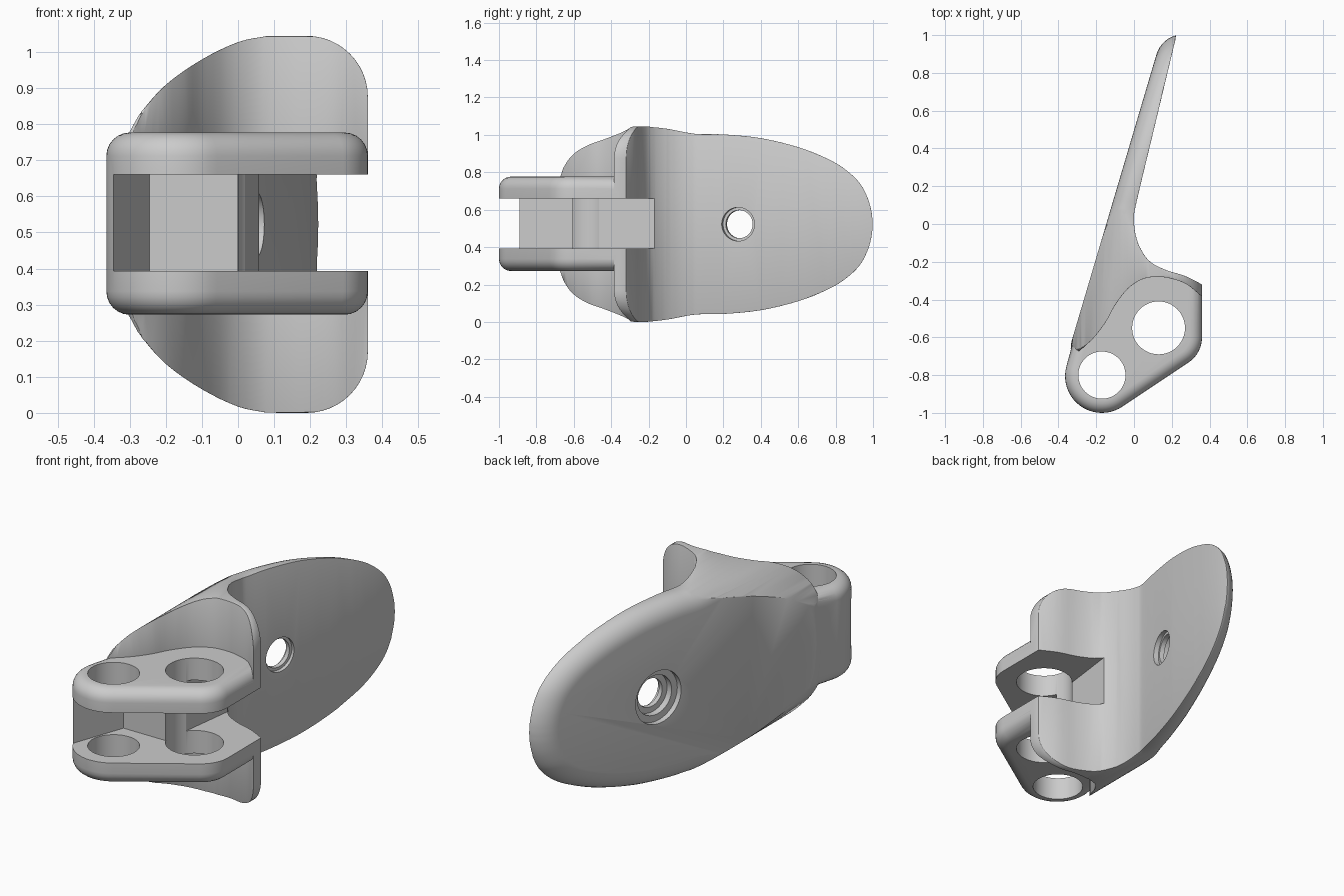
import bpy, bmesh, math
from mathutils import Vector

cube = bpy.data.objects.get("Cube")
if cube:
    bpy.data.objects.remove(cube, do_unlink=True)

MID = 0.5225  # mirror height


def spline(pts, steps=4):
    """Smooth open curve through the given points."""
    p = [Vector(q) for q in pts]
    p = [2 * p[0] - p[1]] + p + [2 * p[-1] - p[-2]]
    out = []
    for a, b, c, d in zip(p, p[1:], p[2:], p[3:]):
        for i in range(steps):
            t = i / steps
            out.append(0.5 * (2 * b + (c - a) * t + (2 * a - 5 * b + 4 * c - d) * t * t
                              + (3 * b - a - 3 * c + d) * t ** 3))
    return [tuple(q) for q in out] + [tuple(p[-2])]


def arc(cx, cy, r, start, end, n=12):
    angles = [math.radians(start + (end - start) * i / n) for i in range(n + 1)]
    return [(cx + r * math.cos(a), cy + r * math.sin(a)) for a in angles]


def loft(name, rings):
    """Closed solid through a stack of equal rings."""
    bm = bmesh.new()
    loops = [[bm.verts.new(p) for p in ring] for ring in rings]
    for a, b in zip(loops, loops[1:]):
        for i in range(len(a)):
            j = (i + 1) % len(a)
            bm.faces.new((a[i], a[j], b[j], b[i]))
    bm.faces.new(loops[0])
    bm.faces.new(loops[-1])
    bmesh.ops.recalc_face_normals(bm, faces=bm.faces)
    mesh = bpy.data.meshes.new(name)
    bm.to_mesh(mesh)
    bm.free()
    obj = bpy.data.objects.new(name, mesh)
    bpy.context.collection.objects.link(obj)
    return obj


def prism(name, pts, low, high):
    return loft(name, [[(x, y, z) for x, y in pts] for z in (low, high)])


def apply_modifiers(obj):
    bpy.context.view_layer.objects.active = obj
    for mod in list(obj.modifiers):
        bpy.ops.object.modifier_apply(modifier=mod.name)


def combine(obj, other, operation):
    mod = obj.modifiers.new(operation.title(), 'BOOLEAN')
    mod.object, mod.operation, mod.solver = other, operation, 'EXACT'
    apply_modifiers(obj)
    bpy.data.objects.remove(other, do_unlink=True)


def outer_x(y):
    """Straight outer face of the lever."""
    return -0.36 + 0.296 * (y + 0.72)


# Lever body: plan section with the curved finger flange
inner = spline([(0.225, 1.0), (0.11, 0.52), (0.012, 0.11), (0.0, 0.02), (0.015, -0.08),
                (0.07, -0.185), (0.16, -0.24), (0.27, -0.275), (0.36, -0.32)])
front = spline([(0.36, -0.385), (0.28, -0.32), (0.2, -0.29), (0.13, -0.28), (0.05, -0.29),
                (-0.03, -0.34), (-0.1, -0.43), (-0.15, -0.52), (-0.22, -0.61), (-0.3, -0.68)])
body = prism("lever_body", [(0.25, 1.1)] + inner + front + [(-0.5, -0.75), (-0.2, 1.1)],
             -0.1, 1.15)

# Side outline, rounded toward the outer face
upper = spline([(1.0, 0), (0.995, 0.06), (0.975, 0.135), (0.93, 0.22), (0.85, 0.295),
                (0.75, 0.353), (0.6, 0.412), (0.4, 0.46), (0.2, 0.48), (0.05, 0.483),
                (-0.1, 0.51), (-0.22, 0.5225), (-0.32, 0.515), (-0.45, 0.465),
                (-0.56, 0.41), (-0.64, 0.33), (-0.7, 0.2), (-0.72, 0)])
outline = upper + [(y, -h) for y, h in upper[-2:0:-1]]
radius, rings = 0.09, []
for i in range(9):
    a = math.pi / 2 * i / 8
    depth, inset = radius * (1 - math.cos(a)), 0.1 * (1 - math.sin(a))
    ring = []
    for y, h in outline:
        y2 = 0.14 + (y - 0.14) * (1 - inset / 0.86)
        ring.append((outer_x(y2) + depth, y2, MID + h * (1 - inset / 0.5)))
    rings.append(ring)
rings.append([(x + 1.3, y, z) for x, y, z in rings[-1]])
combine(body, loft("side_outline", rings), 'INTERSECT')

# Front outline: round free corner, sloping shoulder on the other side
corner = 0.17
half = (arc(0.36 - corner, MID - corner, corner, 0, 90)
        + spline([(0.08, 0.522), (0.0, 0.505), (-0.1, 0.457), (-0.2, 0.387),
                  (-0.27, 0.308), (-0.31, 0.24), (-0.4, 0.1)]))
rim = [(x, MID + h) for x, h in half] + [(x, MID - h) for x, h in reversed(half)]
combine(body, loft("front_outline", [[(x, y, z) for x, z in rim] for y in (-1.2, 1.2)]),
        'INTERSECT')
weld = body.modifiers.new("Tidy", 'WELD')
weld.merge_threshold = 0.005
bevel = body.modifiers.new("Soft rim", 'BEVEL')
bevel.width, bevel.segments, bevel.angle_limit = 0.015, 2, math.radians(50)
apply_modifiers(body)


# Clevis block with rounded upper and lower rims
def clevis_ring(inset, z):
    plan = (arc(-0.17, -0.805, 0.195 - inset, 165, 305, 20)
            + arc(0.2, -0.6, 0.16 - inset, -55, 0, 8)
            + [(0.36 - inset, -0.355), (0.28, -0.3), (0.2, -0.27), (0.1, -0.26), (0, -0.28),
               (-0.1, -0.33), (outer_x(-0.45) + 0.004 + inset, -0.45)])
    return [(x, y, z) for x, y in plan]


round_r = 0.065
low = []
for i in range(7):
    a = math.pi / 2 * i / 6
    low.append((round_r * (1 - math.sin(a)), 0.272 + round_r * (1 - math.cos(a))))
profile = low + [(inset, 2 * MID - z + 0.004) for inset, z in reversed(low)]
combine(body, loft("clevis", [clevis_ring(*p) for p in profile]), 'UNION')

# Slot between the two arms
slot = [(-0.345, -0.89), (-0.245, -0.61), (0.0, -0.61), (0.02, -0.46), (0.06, -0.15),
        (0.7, -0.15), (0.7, -1.3), (-0.5, -1.3)]
combine(body, prism("slot", slot, 0.393, 0.66), 'DIFFERENCE')

# Pivot holes through both arms
for x, y, r in ((-0.17, -0.8, 0.125), (0.13, -0.55, 0.14)):
    combine(body, prism("pivot_hole", arc(x, y, r, 0, 352.5, 47), -0.2, 1.2), 'DIFFERENCE')

# Stepped screw hole through the blade, square to the outer face
axis = Vector((1, -0.296, 0)).normalized()
side = Vector((-axis.y, axis.x, 0))
centre = Vector((outer_x(0.31), 0.31, MID))
steps = [(-0.2, 0.14), (0.03, 0.14), (0.03, 0.105), (0.065, 0.105), (0.065, 0.075),
         (0.09, 0.075), (0.09, 0.09), (0.3, 0.09)]
screw = loft("screw_hole", [[centre + axis * d + side * u + Vector((0, 0, v))
                             for u, v in arc(0, 0, r, 0, 352.5, 47)] for d, r in steps])
combine(body, screw, 'DIFFERENCE')

# Smooth shading with crisp edges
bpy.ops.object.select_all(action='DESELECT')
body.select_set(True)
bpy.context.view_layer.objects.active = body
bpy.ops.object.shade_smooth_by_angle(angle=math.radians(35))
